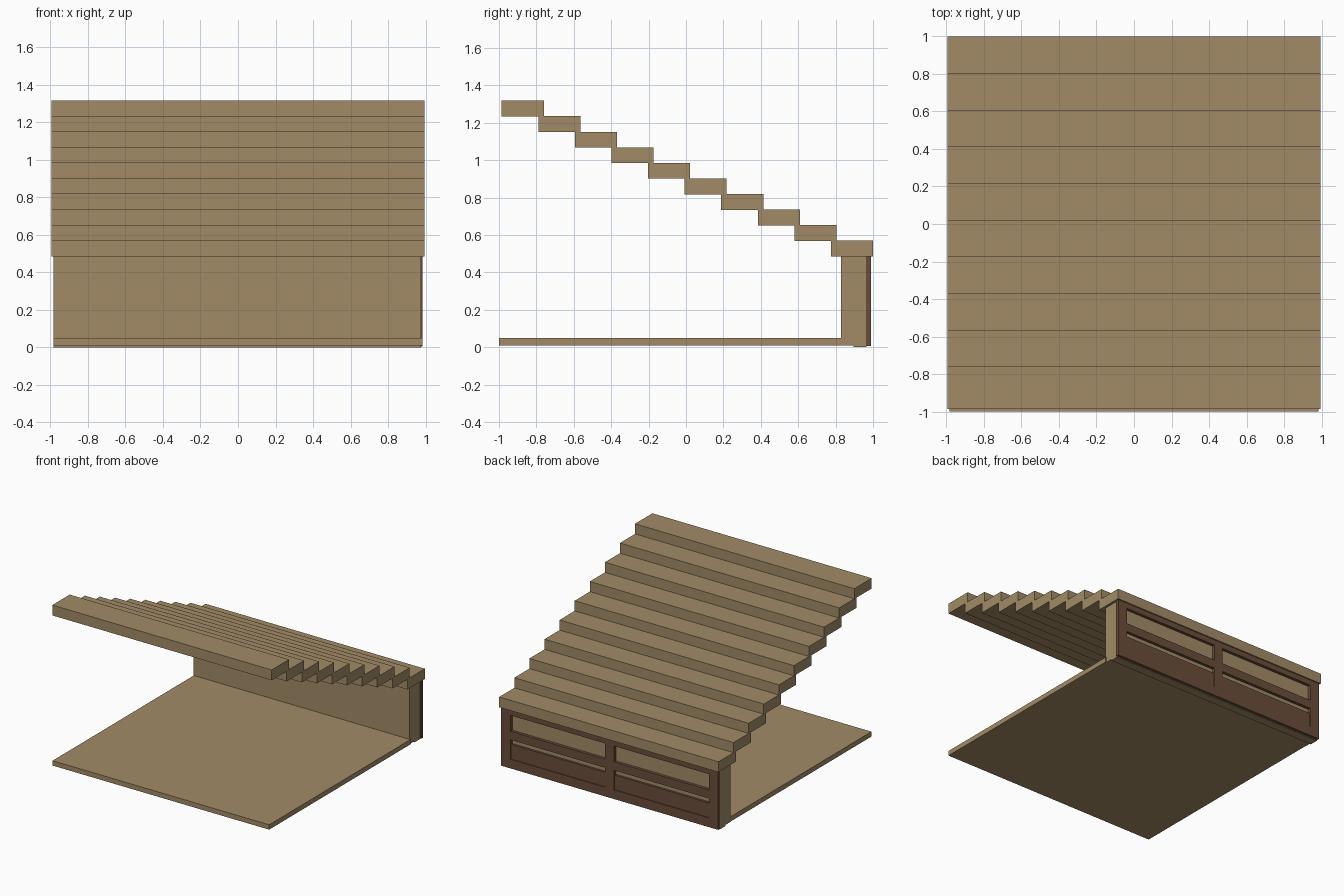
import bpy, bmesh
from mathutils import Matrix, Vector

if "Cube" in bpy.data.objects:
    bpy.data.objects.remove(bpy.data.objects["Cube"])


def material(name, rgb):
    m = bpy.data.materials.new(name)
    m.diffuse_color = (*rgb, 1)
    m.use_nodes = True
    m.node_tree.nodes["Principled BSDF"].inputs["Base Color"].default_value = m.diffuse_color
    return m


TAN = material("tan wood", (0.36, 0.26, 0.135))
BROWN = material("dark brown wood", (0.145, 0.075, 0.042))


def boxes(name, mat, *bounds):
    """One object made of boxes given as (x0, x1, y0, y1, z0, z1)."""
    bm = bmesh.new()
    for x0, x1, y0, y1, z0, z1 in bounds:
        centre = Vector(((x0 + x1) / 2, (y0 + y1) / 2, (z0 + z1) / 2))
        size = Matrix.Diagonal((x1 - x0, y1 - y0, z1 - z0, 1))
        bmesh.ops.create_cube(bm, size=1, matrix=Matrix.Translation(centre) @ size)
    me = bpy.data.meshes.new(name)
    bm.to_mesh(me)
    bm.free()
    me.materials.append(mat)
    ob = bpy.data.objects.new(name, me)
    bpy.context.collection.objects.link(ob)
    return ob


# ten overlapping stepped slabs, rising towards the front
for i in range(10):
    y, z = 0.775 - i * 0.1956, 0.485 + i * 0.0831
    boxes(f"step_{i + 1}", TAN, (-0.995, 0.995, y, y + 0.225, z, z + 0.085))

# floor and two-layer back wall
boxes("floor", TAN, (-0.983, 0.983, -1.0, 0.84, 0.01, 0.05))
boxes("inner_wall", TAN, (-0.985, 0.975, 0.83, 0.896, 0.01, 0.487))
boxes("outer_wall", TAN, (-0.985, 0.975, 0.895, 0.966, 0.0, 0.487))

# brown panelled frame on the back: rails right across, stiles between
Y0, Y1 = 0.965, 0.99
boxes("frame_rails", BROWN,
      (-0.985, 0.985, Y0, Y1, 0.44, 0.487),
      (-0.985, 0.985, Y0, Y1, 0.24, 0.31),
      (-0.985, 0.985, Y0, Y1, 0.005, 0.08))
stiles = [(a, b, Y0, Y1, z0, z1)
          for a, b in ((-0.985, -0.9), (-0.04, 0.04), (0.9, 0.985))
          for z0, z1 in ((0.08, 0.24), (0.31, 0.44))]
boxes("frame_stiles", BROWN, *stiles)

# recessed lower panels, leaving a tan slit above each
for side, (a, b) in (("left", (-0.9, -0.04)), ("right", (0.04, 0.9))):
    boxes(f"lower_panel_{side}", BROWN, (a, b, Y0, 0.984, 0.08, 0.2))
